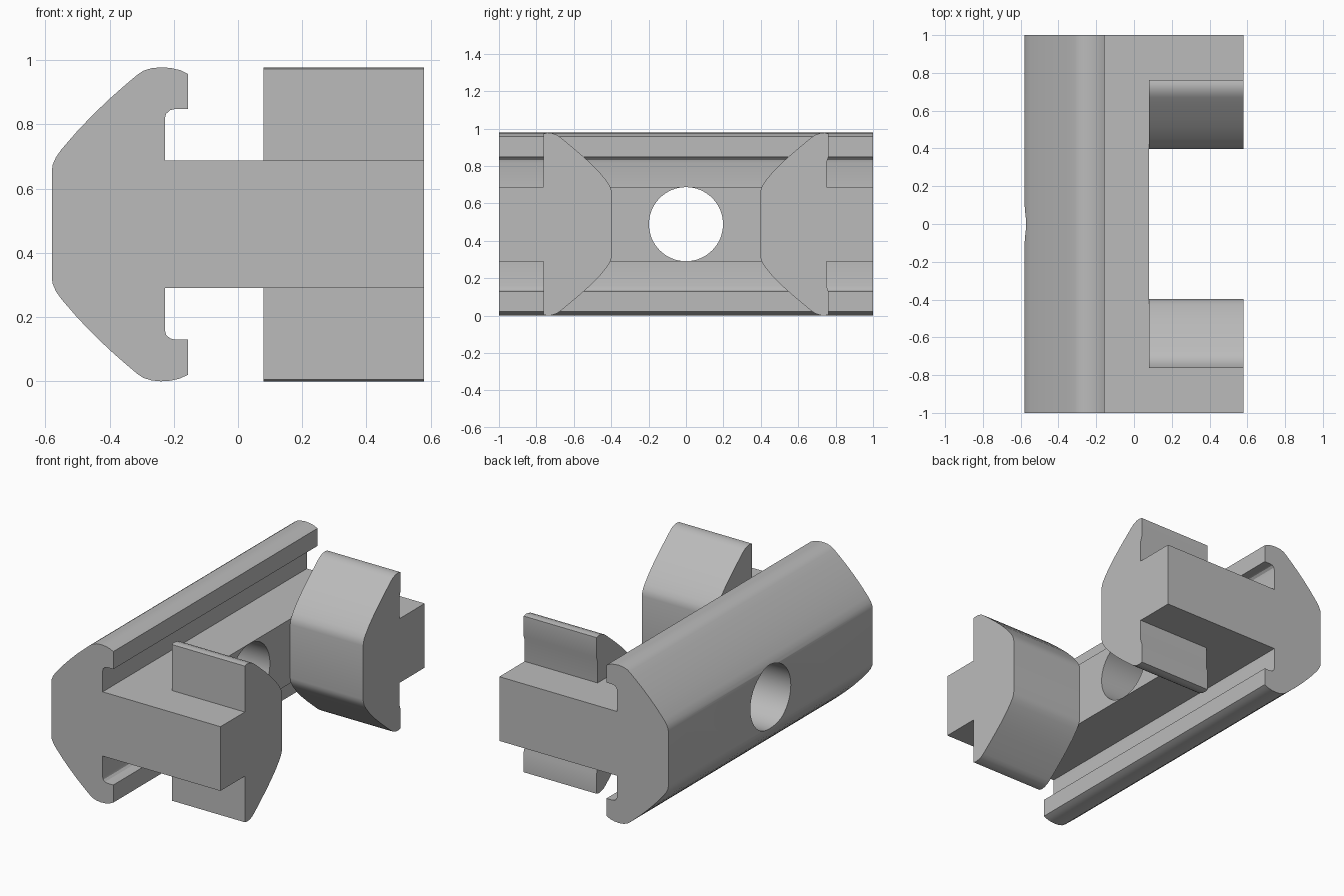
import bpy
import bmesh
import math
from mathutils import Vector

cube = bpy.data.objects.get("Cube")
if cube:
    bpy.data.objects.remove(cube, do_unlink=True)

MID = 0.489  # height of the symmetry plane

grey = bpy.data.materials.new("plain_grey")
grey.use_nodes = True
colour = (0.5, 0.5, 0.5, 1)
grey.diffuse_color = colour
grey.node_tree.nodes["Principled BSDF"].inputs["Base Color"].default_value = colour


def mirrored(half):
    """Close an upper half outline with its reflection below MID."""
    return half + [(a, 2 * MID - z) for a, z in reversed(half)]


def prism(name, outline, direction):
    """Extrude a closed outline of 3D points along a direction."""
    bm = bmesh.new()
    face = bm.faces.new([bm.verts.new(p) for p in outline])
    result = bmesh.ops.extrude_face_region(bm, geom=[face])
    moved = [v for v in result["geom"] if isinstance(v, bmesh.types.BMVert)]
    bmesh.ops.translate(bm, verts=moved, vec=Vector(direction))
    bmesh.ops.recalc_face_normals(bm, faces=bm.faces)
    mesh = bpy.data.meshes.new(name)
    bm.to_mesh(mesh)
    bm.free()
    mesh.materials.append(grey)
    obj = bpy.data.objects.new(name, mesh)
    bpy.context.collection.objects.link(obj)
    return obj


def activate(obj):
    bpy.ops.object.select_all(action="DESELECT")
    obj.select_set(True)
    bpy.context.view_layer.objects.active = obj


def cut(target, cutter):
    activate(target)
    mod = target.modifiers.new("cut", "BOOLEAN")
    mod.operation = "DIFFERENCE"
    mod.solver = "EXACT"
    mod.object = cutter
    bpy.ops.object.modifier_apply(modifier=mod.name)
    bpy.data.objects.remove(cutter, do_unlink=True)


def smooth(obj):
    activate(obj)
    bpy.ops.object.shade_smooth_by_angle(angle=math.radians(25))


# Rail: rounded cap with lipped slots and a central web
rail_half = [
    (-0.58, 0.655), (-0.577, 0.675), (-0.567, 0.698), (-0.55, 0.722),
    (-0.5, 0.78), (-0.45, 0.832), (-0.4, 0.88), (-0.35, 0.924),
    (-0.312, 0.956), (-0.295, 0.967), (-0.27, 0.975), (-0.24, 0.978),
    (-0.21, 0.976), (-0.18, 0.969), (-0.155, 0.957),
    (-0.155, 0.848), (-0.197, 0.848), (-0.212, 0.844), (-0.224, 0.833),
    (-0.228, 0.817), (-0.228, 0.688), (0.58, 0.688),
]
rail = prism("rail_with_end_arms",
             [(x, -1, z) for x, z in mirrored(rail_half)], (0, 2, 0))

# Opening between the two end arms
opening = [(0.08, -0.762, 0), (1, -0.762, 0), (1, 0.752, 0), (0.08, 0.752, 0)]
cut(rail, prism("opening_cutter", opening, (0, 0, 1)))

# Round hole through the web
hole = [(-1, 0.198 * math.cos(a), MID + 0.198 * math.sin(a))
        for a in (math.tau * i / 64 for i in range(64))]
cut(rail, prism("hole_cutter", hole, (2, 0, 0)))
smooth(rail)

# Inward facing hooks on the arms
hook_half = [
    (0.397, 0.655), (0.400, 0.675), (0.408, 0.696), (0.424, 0.72),
    (0.46, 0.764), (0.51, 0.815), (0.56, 0.86), (0.62, 0.911),
    (0.67, 0.952), (0.69, 0.966), (0.715, 0.975), (0.74, 0.978),
    (0.762, 0.973),
]
# The back hook has a shallow step in its outer face
step = [(0.762, 0.85), (0.752, 0.82)]
for name, side, extra in (("front_hook", -1, []), ("back_hook", 1, step)):
    outline = [(0.08, side * y, z) for y, z in mirrored(hook_half + extra)]
    smooth(prism(name, outline, (0.5, 0, 0)))
